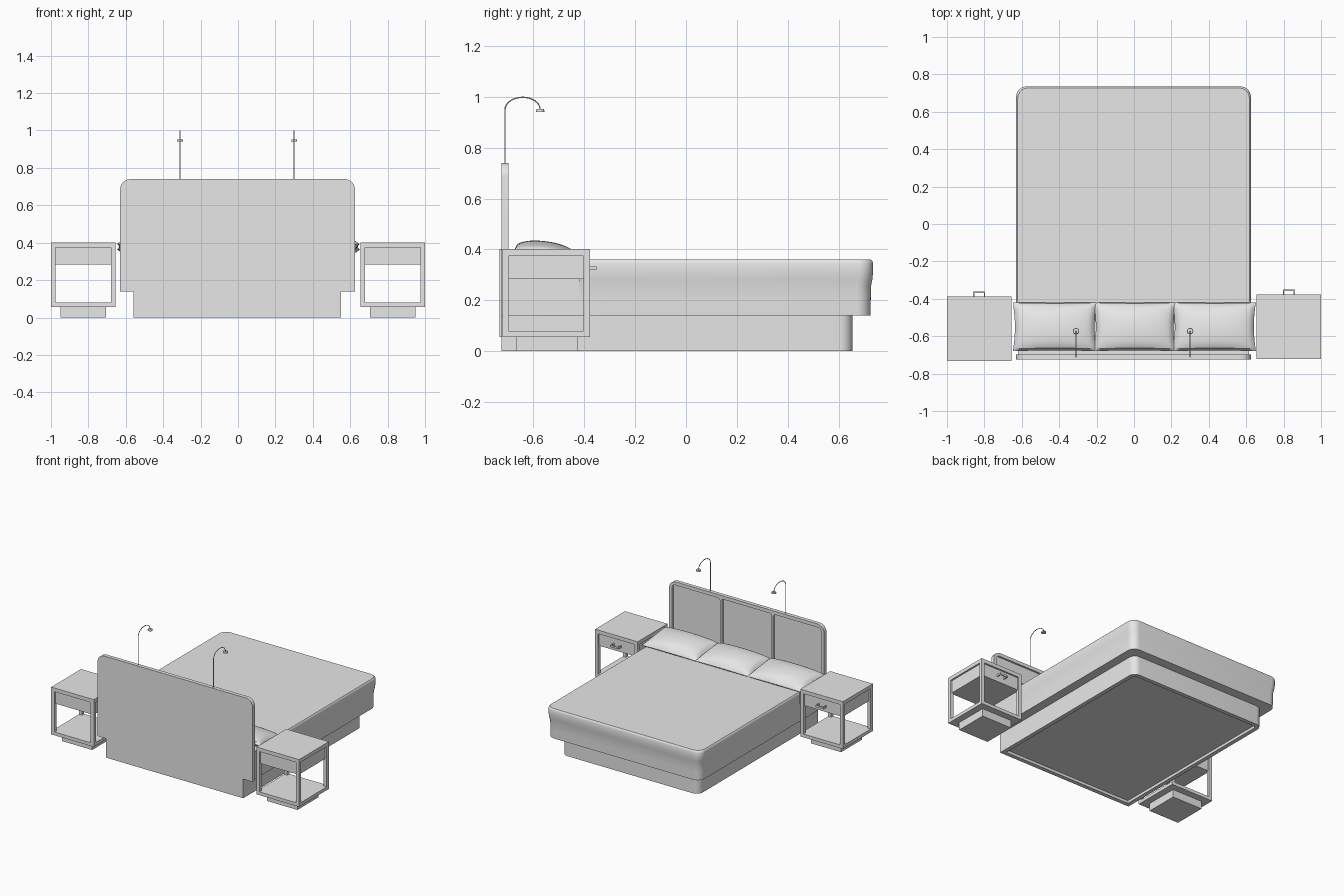
import bpy, bmesh, math
from mathutils import Vector

cube = bpy.data.objects.get("Cube")
if cube:
    bpy.data.objects.remove(cube, do_unlink=True)

grey = bpy.data.materials.new("plain_grey")
grey.use_nodes = True
grey.diffuse_color = (0.8, 0.8, 0.8, 1)
grey.node_tree.nodes["Principled BSDF"].inputs["Base Color"].default_value = (0.8, 0.8, 0.8, 1)


def add_object(name, mesh, smooth=False):
    obj = bpy.data.objects.new(name, mesh)
    bpy.context.scene.collection.objects.link(obj)
    mesh.materials.clear()
    mesh.materials.append(grey)
    if smooth:
        bpy.ops.object.select_all(action='DESELECT')
        obj.select_set(True)
        bpy.context.view_layer.objects.active = obj
        bpy.ops.object.shade_smooth_by_angle(angle=math.radians(35))
    return obj


def from_bmesh(name, bm, smooth=False):
    bmesh.ops.recalc_face_normals(bm, faces=bm.faces)
    mesh = bpy.data.meshes.new(name)
    bm.to_mesh(mesh)
    bm.free()
    return add_object(name, mesh, smooth)


def add_box(bm, lo, hi):
    verts = bmesh.ops.create_cube(bm, size=1)["verts"]
    lo, hi = Vector(lo), Vector(hi)
    for v in verts:
        v.co = (lo + hi) / 2 + v.co * (hi - lo)


def box(name, lo, hi):
    bm = bmesh.new()
    add_box(bm, lo, hi)
    return from_bmesh(name, bm)


def arch(x0, x1, y0, y1, r=0.0, steps=8):
    """Rectangle whose two upper corners are rounded."""
    pts = [(x0, y0), (x1, y0)]
    if r == 0:
        return pts + [(x1, y1), (x0, y1)]
    for cx, start in ((x1 - r, 0), (x0 + r, math.pi / 2)):
        for i in range(steps + 1):
            a = start + math.pi / 2 * i / steps
            pts.append((cx + r * math.cos(a), y1 - r + r * math.sin(a)))
    return pts


def slab(name, loops, near, far, upright=False):
    """Extruded outline; further loops are holes. Upright slabs lie in XZ."""
    curve = bpy.data.curves.new(name, 'CURVE')
    curve.dimensions = '2D'
    curve.fill_mode = 'BOTH'
    curve.extrude = (far - near) / 2
    for pts in loops:
        s = curve.splines.new('POLY')
        s.points.add(len(pts) - 1)
        for p, (x, y) in zip(s.points, pts):
            p.co = (x, y, 0, 1)
        s.use_cyclic_u = True
    temp = bpy.data.objects.new(name + "_curve", curve)
    bpy.context.scene.collection.objects.link(temp)
    mesh = bpy.data.meshes.new_from_object(temp)
    bpy.data.objects.remove(temp, do_unlink=True)
    mid = (near + far) / 2
    for v in mesh.vertices:
        x, y, z = v.co
        v.co = (x, mid - z, y) if upright else (x, y, mid + z)
    bm = bmesh.new()
    bm.from_mesh(mesh)
    bpy.data.meshes.remove(mesh)
    bmesh.ops.remove_doubles(bm, verts=bm.verts, dist=1e-5)
    return from_bmesh(name, bm, True)


# Bed base with a recessed underside
plinth = arch(-0.56, 0.55, -0.725, 0.655, 0.05)
slab("base_body", [plinth], 0.02, 0.14)
slab("base_rim", [plinth, arch(-0.53, 0.52, -0.695, 0.625, 0.02)], 0, 0.02)

# Headboard: back plate and a frame around three panels
board = arch(-0.63, 0.625, 0.14, 0.74, 0.055)
slab("headboard_back", [board], -0.725, -0.71, True)
holes = [arch(-0.605, -0.218, 0.36, 0.715, 0.02), arch(-0.2, 0.195, 0.36, 0.715),
         arch(0.213, 0.6, 0.36, 0.715, 0.02)]
slab("headboard_frame", [board] + holes, -0.71, -0.697, True)


def loft(name, y_back, levels):
    """Soft block stacked from (height, inset) rings."""
    bm = bmesh.new()
    rings = []
    for z, d in levels:
        pts = arch(-0.63 + d, 0.625 - d, y_back, 0.735 - d, 0.055)
        rings.append([bm.verts.new((x, y, z)) for x, y in pts])
    n = len(rings[0])
    for a, b in zip(rings, rings[1:]):
        for i in range(n):
            j = (i + 1) % n
            bm.faces.new((a[i], a[j], b[j], b[i]))
    bm.faces.new(rings[0])
    bm.faces.new(rings[-1])
    return from_bmesh(name, bm, True)


# Mattress under a cover that stops at the pillows
loft("cover", -0.42, [(0.14, 0.01), (0.2, 0.009), (0.255, 0.008), (0.28, 0.003),
                      (0.31, 0), (0.345, 0), (0.355, 0.003), (0.36, 0.008)])
box("mattress_head", (-0.62, -0.697, 0.14), (0.615, -0.42, 0.345))


# Pillows: two puffed sheets joined at the seam, tilted towards the foot
def pillow(name, x0, x1):
    bm = bmesh.new()
    half = (x1 - x0) / 2
    for side in (1, -1):
        verts = bmesh.ops.create_grid(bm, x_segments=28, y_segments=20, size=1)["verts"]
        for p in verts:
            u, v = p.co.x, p.co.y
            puff = max(0, (1 - u * u) * (1 - v * v)) ** 0.4
            dent = 0.35 * math.exp(-((u + 0.1 - v + 0.9) / 0.3) ** 2 - ((v - 0.9) / 0.2) ** 2)
            p.co = ((x0 + x1) / 2 + u * half * (1 - 0.05 * (1 - v * v)),
                    -0.55 + v * 0.13 * (1 - 0.03 * (1 - u * u)),
                    0.378 - 0.016 * v + side * 0.054 * puff * (1 - dent))
    bmesh.ops.remove_doubles(bm, verts=bm.verts, dist=1e-4)
    from_bmesh(name, bm, True)


pillow("pillow_right", -0.648, -0.2)
pillow("pillow_middle", -0.215, 0.222)
pillow("pillow_left", 0.207, 0.652)


# Nightstands: open frame, drawer, handle and plinth
def nightstand(side, x0, y0):
    x1, y1, t = x0 + 0.345, y0 + 0.345, 0.025
    bm = bmesh.new()
    add_box(bm, (x0, y0, 0.375), (x1, y1, 0.402))
    add_box(bm, (x0, y0, 0.056), (x1, y1, 0.08))
    for px in (x0, x1 - t):
        for py in (y0, y1 - t):
            add_box(bm, (px, py, 0.08), (px + t, py + t, 0.375))
    from_bmesh("nightstand_frame_" + side, bm)
    d = 0.012
    box("drawer_" + side, (x0 + d, y0 + d, 0.283), (x1 - d, y1 - d, 0.375))
    box("nightstand_plinth_" + side, (x0 + 0.05, y0 + 0.053, 0), (x1 - 0.05, y1 - 0.05, 0.056))
    bm = bmesh.new()
    cx = (x0 + x1) / 2
    add_box(bm, (cx - 0.032, y1 + 0.019, 0.319), (cx + 0.032, y1 + 0.026, 0.333))
    for px in (cx - 0.032, cx + 0.025):
        add_box(bm, (px, y1 - d, 0.319), (px + 0.007, y1 + 0.019, 0.333))
    from_bmesh("drawer_handle_" + side, bm)


nightstand("right", -1.0, -0.732)
nightstand("left", 0.655, -0.722)


# Reading lamps: bent stem and small disc head
def lamp(side, x):
    path = [(-0.711, 0.73), (-0.711, 0.94)]
    for i in range(17):
        a = math.pi * (1 - i / 16)
        path.append((-0.642 + 0.069 * math.cos(a), 0.95 + 0.048 * math.sin(a)))
    curve = bpy.data.curves.new("lamp_stem", 'CURVE')
    curve.dimensions = '3D'
    curve.bevel_depth = 0.0025
    curve.bevel_resolution = 2
    curve.use_fill_caps = True
    s = curve.splines.new('POLY')
    s.points.add(len(path) - 1)
    for p, (y, z) in zip(s.points, path):
        p.co = (x, y, z, 1)
    temp = bpy.data.objects.new("lamp_curve", curve)
    bpy.context.scene.collection.objects.link(temp)
    mesh = bpy.data.meshes.new_from_object(temp)
    bpy.data.objects.remove(temp, do_unlink=True)
    add_object("lamp_stem_" + side, mesh, True)
    bm = bmesh.new()
    bmesh.ops.create_cone(bm, cap_ends=True, segments=24, radius1=0.017, radius2=0.015, depth=0.01)
    bmesh.ops.translate(bm, verts=bm.verts, vec=(x, -0.573, 0.946))
    from_bmesh("lamp_head_" + side, bm, True)


lamp("right", -0.31)
lamp("left", 0.3)
